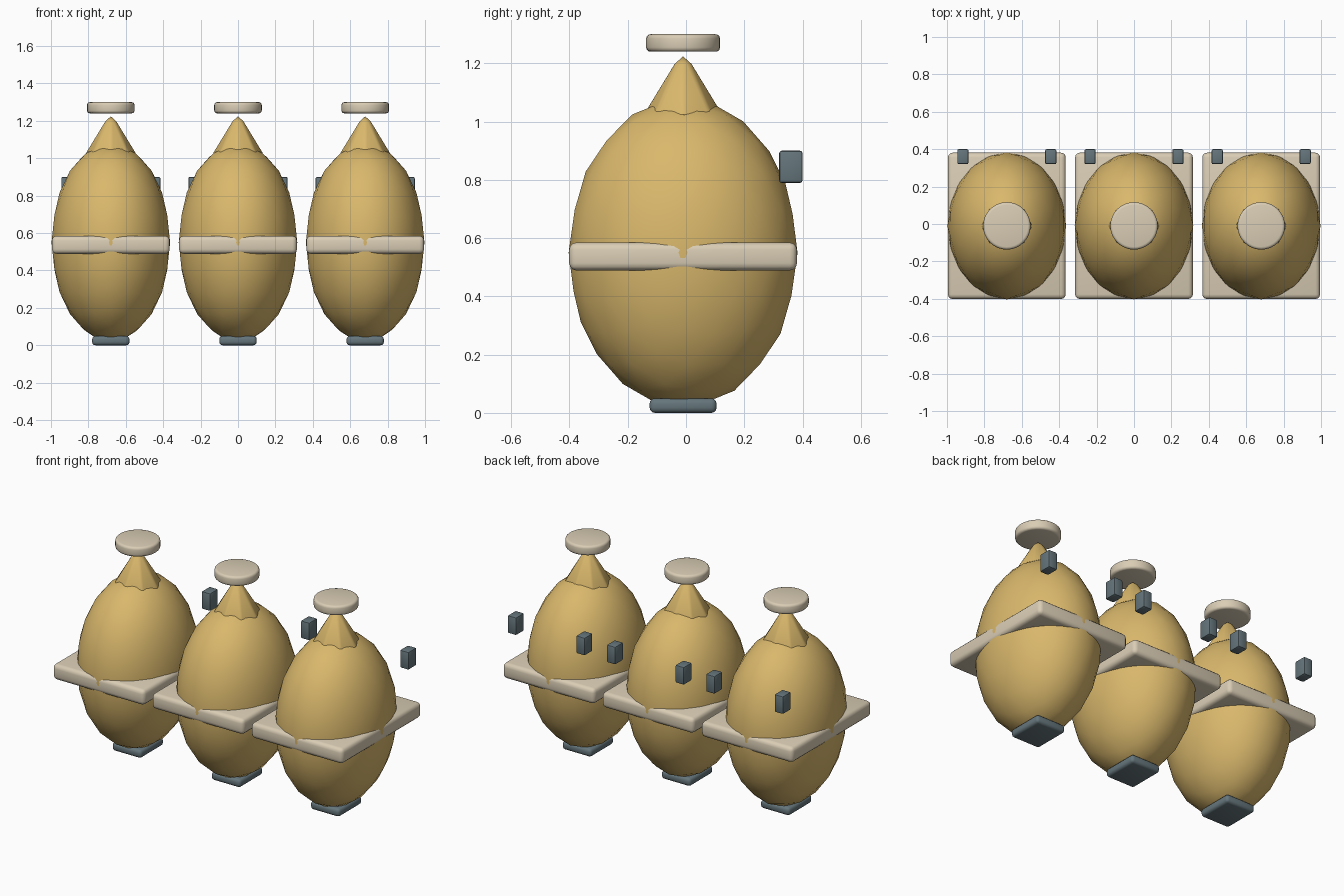
import bpy
import math

if "Cube" in bpy.data.objects:
    bpy.data.objects.remove(bpy.data.objects["Cube"])


def material(name, rgb):
    mat = bpy.data.materials.new(name)
    mat.use_nodes = True
    mat.diffuse_color = (*rgb, 1)
    mat.node_tree.nodes["Principled BSDF"].inputs["Base Color"].default_value = (*rgb, 1)
    return mat


GOLD = material("gold", (0.70, 0.48, 0.15))
CREAM = material("cream", (0.70, 0.61, 0.46))
SLATE = material("slate", (0.13, 0.18, 0.20))


def finish(name, mat, bevel=0, segments=3, angle=40):
    """Name, colour, bevel and shade the active object."""
    obj = bpy.context.object
    obj.name = name
    obj.data.materials.append(mat)
    bpy.ops.object.transform_apply(location=False, rotation=True, scale=True)
    if bevel:
        mod = obj.modifiers.new("rounded_edges", 'BEVEL')
        mod.width = bevel
        mod.segments = segments
        mod.limit_method = 'ANGLE'
        bpy.ops.object.modifier_apply(modifier=mod.name)
    bpy.ops.object.shade_smooth_by_angle(angle=math.radians(angle))
    return obj


def box(name, mat, centre, size, bevel, segments=3):
    bpy.ops.mesh.primitive_cube_add(size=1, location=centre)
    bpy.context.object.scale = size
    return finish(name, mat, bevel, segments)


MID_Y = -0.01

for side, x in (("right", -0.68), ("middle", 0), ("left", 0.68)):
    # Egg-shaped body
    bpy.ops.mesh.primitive_ico_sphere_add(subdivisions=3, radius=1, location=(x, MID_Y, 0.55),
                                          rotation=(0, 0, math.pi / 2))
    bpy.ops.object.transform_apply(location=False, rotation=True, scale=False)
    bpy.context.object.scale = (0.317, 0.393, 0.53)
    finish(side + "_body", GOLD, angle=60)

    # Pointed neck with a softened base
    bpy.ops.mesh.primitive_cone_add(vertices=8, radius1=0.14, radius2=0, depth=0.23,
                                    location=(x, MID_Y, 1.135))
    finish(side + "_neck", GOLD, 0.012, 2, 60)

    # Round cap
    bpy.ops.mesh.primitive_cylinder_add(vertices=32, radius=0.127, depth=0.06,
                                        location=(x, MID_Y, 1.27))
    finish(side + "_cap", CREAM, 0.015)

    # Square collar around the body and foot below it
    box(side + "_collar", CREAM, (x, MID_Y, 0.537), (0.63, 0.782, 0.096), 0.025)
    box(side + "_foot", SLATE, (x, MID_Y, 0.025), (0.2, 0.23, 0.05), 0.018)

    # Pair of blocks behind the body
    for label, offset in (("right", -0.235), ("left", 0.235)):
        box(f"{side}_{label}_rear_block", SLATE, (x + offset, 0.36, 0.845),
            (0.06, 0.08, 0.11), 0.008, 2)
